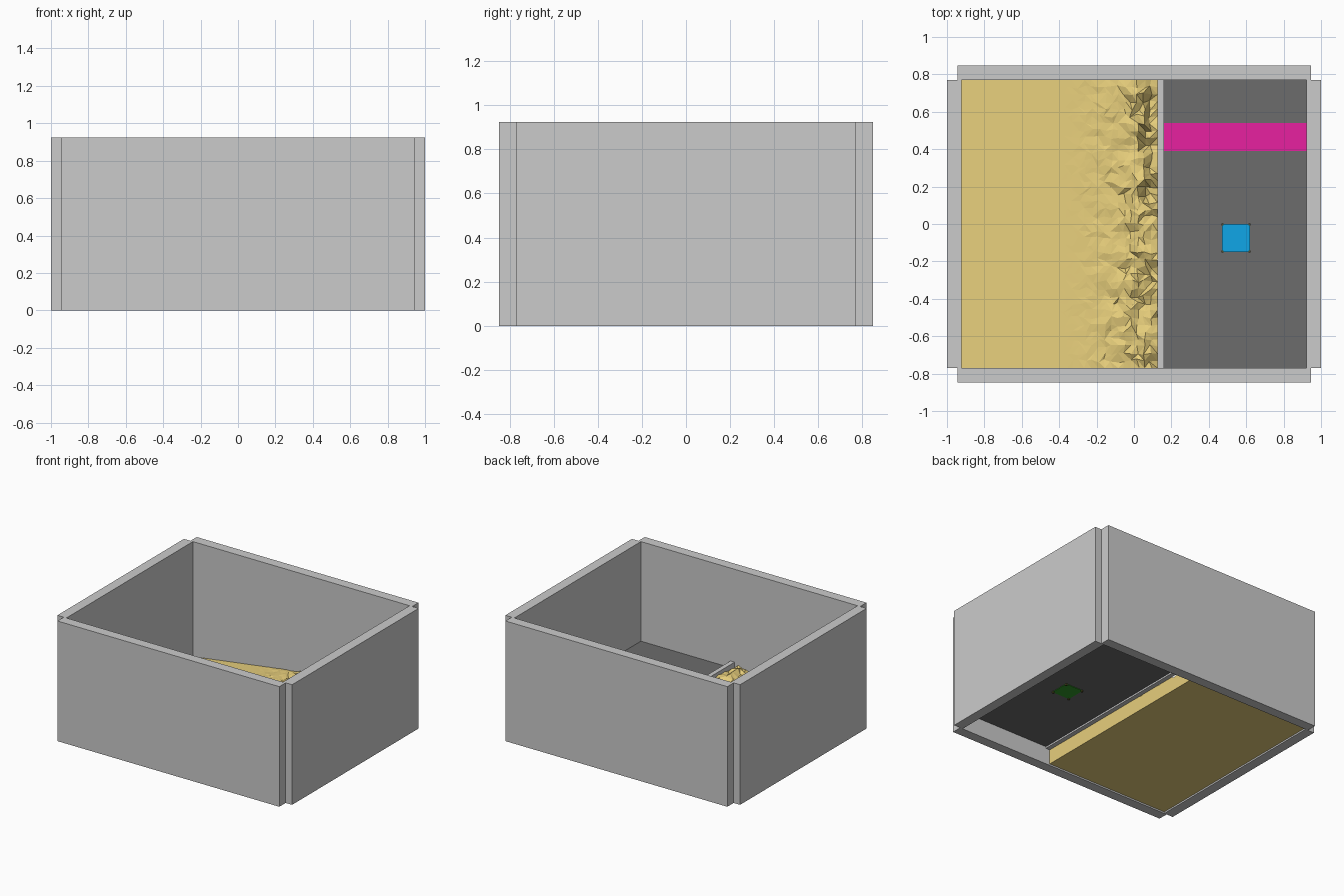
import bpy, bmesh, random
from mathutils import Vector, noise

if "Cube" in bpy.data.objects:
    bpy.data.objects.remove(bpy.data.objects["Cube"])

random.seed(4)


def material(name, rgb):
    m = bpy.data.materials.new(name)
    m.diffuse_color = (*rgb, 1)
    m.use_nodes = True
    m.node_tree.nodes["Principled BSDF"].inputs["Base Color"].default_value = m.diffuse_color
    return m


SAND = material("sand_yellow", (0.80, 0.62, 0.20))
DARK = material("dark_grey", (0.15, 0.15, 0.15))
PINK = material("magenta", (0.80, 0.015, 0.35))
BLUE = material("blue", (0.005, 0.38, 0.80))
GREEN = material("board_green", (0.03, 0.30, 0.02))
METAL = material("pin_metal", (0.10, 0.08, 0.02))


def finish(name, bm, mat=None):
    bmesh.ops.recalc_face_normals(bm, faces=bm.faces[:])
    me = bpy.data.meshes.new(name)
    bm.to_mesh(me)
    bm.free()
    if mat:
        me.materials.append(mat)
    ob = bpy.data.objects.new(name, me)
    bpy.context.collection.objects.link(ob)
    return ob


def box(name, lo, hi, mat=None):
    lo, hi = Vector(lo), Vector(hi)
    bm = bmesh.new()
    bmesh.ops.create_cube(bm, size=1)
    for v in bm.verts:
        v.co = Vector(c * (h - l) + (h + l) / 2 for c, l, h in zip(v.co, lo, hi))
    return finish(name, bm, mat)


# Outer walls, side walls standing a little proud of the long ones
H = 0.925
for s, fb, lr in ((-1, "front", "left"), (1, "back", "right")):
    y0, y1 = sorted((s * 0.77, s * 0.847))
    x0, x1 = sorted((s * 0.923, s * 1.0))
    box(fb + "_wall", (-0.945, y0, 0), (0.945, y1, H))
    box(lr + "_wall", (x0, -0.77, 0), (x1, 0.77, H))

# Raised dark deck and the divider beside the sand
box("deck", (0.16, -0.77, 0.138), (0.923, 0.77, 0.158), DARK)
box("divider", (0.125, -0.77, 0.125), (0.16, 0.77, 0.21))
box("deck_stripe", (0.16, 0.39, 0.156), (0.923, 0.54, 0.161), PINK)

# Sensor: green board, blue top, four corner pins
box("sensor_board", (0.47, -0.15, 0.134), (0.62, 0.0, 0.165), GREEN)
box("sensor_top", (0.47, -0.15, 0.165), (0.62, 0.0, 0.178), BLUE)
for i, x in enumerate((0.473, 0.617)):
    for j, y in enumerate((-0.147, -0.003)):
        box(f"sensor_pin_{i}{j}", (x - 0.006, y - 0.006, 0.125),
            (x + 0.006, y + 0.006, 0.181), METAL)


# Sand bed: smooth slope on the left, lumpy and dug out near the divider
def sand_height(x, y):
    z = 0.04 + 0.14 * (x + 0.92)
    t = min(max((x + 0.4) / 0.45, 0), 1) ** 2
    z += t * 0.045 * noise.noise((x * 9, y * 9, 3.1))
    z += t * random.uniform(-0.016, 0.016)
    if x > 0.06 and y > 0.13:
        z -= 0.05
    if x > -0.12 and y < -0.3:
        z += 0.02 * noise.noise((x * 20, y * 20, 7.7))
    return z


XL, XR, Y = -0.923, 0.125, 0.77
xs = [XL, -0.4] + [-0.4 + 0.035 * i for i in range(1, 15)] + [XR]
NY = 40
bm = bmesh.new()
rows = []
for a, x in enumerate(xs):
    row = []
    for k in range(NY + 1):
        y = -Y + 2 * Y * k / NY
        px, py = x, y
        if 1 < a < len(xs) - 1:
            px += random.uniform(-0.009, 0.009)
            if 0 < k < NY:
                py += random.uniform(-0.01, 0.01)
        row.append(bm.verts.new((px, py, sand_height(px, py))))
    rows.append(row)
for r0, r1 in zip(rows, rows[1:]):
    for k in range(NY):
        a, b, c, d = r0[k], r1[k], r1[k + 1], r0[k + 1]
        tris = ((a, b, c), (a, c, d)) if random.random() < 0.5 else ((a, b, d), (b, c, d))
        for t in tris:
            bm.faces.new(t)
# skirt and underside
rim = rows[0][:] + [r[-1] for r in rows[1:]] + rows[-1][-2::-1] + [r[0] for r in rows[-2:0:-1]]
base = [bm.verts.new((min(max(v.co.x, XL), XR), v.co.y, 0.012)) for v in rim]
for i in range(len(rim)):
    j = (i + 1) % len(rim)
    bm.faces.new((rim[i], rim[j], base[j], base[i]))
bm.faces.new(base)
finish("sand_bed", bm, SAND)
